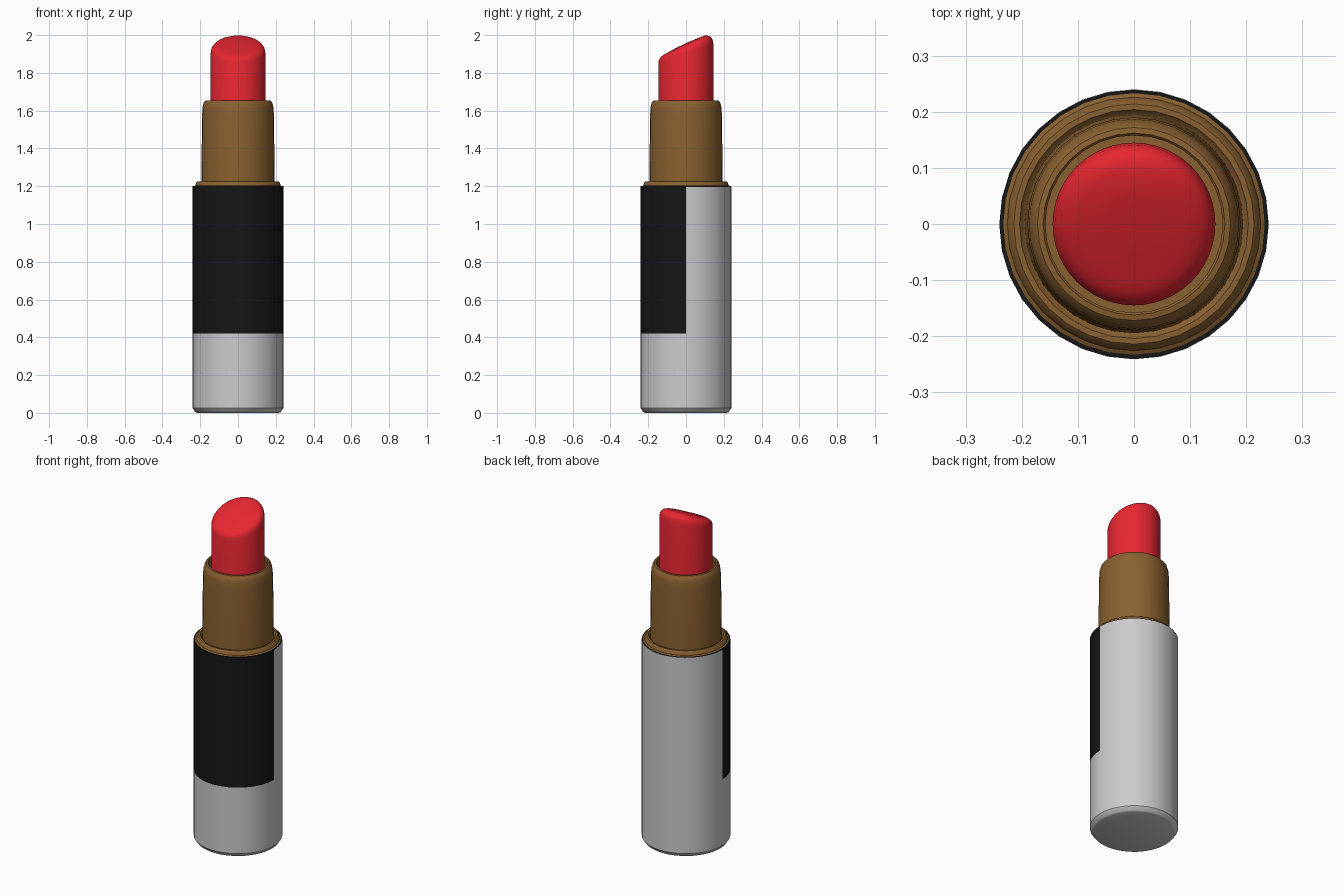
import bpy, bmesh, math

if "Cube" in bpy.data.objects:
    bpy.data.objects.remove(bpy.data.objects["Cube"])

SIDES = 32


def material(name, rgb):
    m = bpy.data.materials.new(name)
    m.diffuse_color = (*rgb, 1)
    m.use_nodes = True
    m.node_tree.nodes["Principled BSDF"].inputs["Base Color"].default_value = m.diffuse_color
    return m


def lathe(name, profile, mat=None, sides=SIDES, y_offset=0.0):
    """Spin (radius, z[, slope along y]) points round z; radius 0 makes a pole."""
    bm = bmesh.new()
    rings = []
    for r, z, *slope in profile:
        s = slope[0] if slope else 0
        if r == 0:
            rings.append([bm.verts.new((0, y_offset, z))] * sides)
            continue
        ring = []
        for i in range(sides):
            a = 2 * math.pi * i / sides
            x, y = r * math.cos(a), r * math.sin(a)
            ring.append(bm.verts.new((x, y + y_offset, z + s * y)))
        rings.append(ring)
    for lo, hi in zip(rings, rings[1:]):
        for i in range(sides):
            j = (i + 1) % sides
            quad = list(dict.fromkeys((lo[i], lo[j], hi[j], hi[i])))
            bm.faces.new(quad)
    mesh = bpy.data.meshes.new(name)
    bm.to_mesh(mesh)
    bm.free()
    ob = bpy.data.objects.new(name, mesh)
    bpy.context.collection.objects.link(ob)
    if mat:
        mesh.materials.append(mat)
    bpy.context.view_layer.objects.active = ob
    ob.select_set(True)
    bpy.ops.object.shade_smooth_by_angle(angle=math.radians(35))
    ob.select_set(False)
    return ob


black = material("black", (0.008, 0.008, 0.008))
gold = material("gold", (0.25, 0.12, 0.03))
red = material("red", (0.8, 0.02, 0.03))

# Grey case with a bevelled foot
lathe("case", [(0, 0), (0.215, 0), (0.225, 0.004), (0.24, 0.025),
               (0.24, 1.197), (0.232, 1.197)])

# Thin black sleeve, a hair forward so it shows on the front half
lathe("sleeve", [(0.24, 0.42), (0.24, 1.2), (0.231, 1.2)], black, y_offset=-0.001)

# Stepped collar at the mouth of the case
lathe("collar", [(0.233, 1.19), (0.233, 1.2), (0.226, 1.204), (0.222, 1.218),
                 (0.214, 1.226), (0.204, 1.226), (0.198, 1.218), (0.192, 1.214)], gold)

# Inner tube with a rounded open lip
lathe("inner_tube", [(0.195, 1.2), (0.194, 1.25), (0.190, 1.58), (0.187, 1.62),
                     (0.181, 1.643), (0.172, 1.653), (0.162, 1.655), (0.158, 1.650),
                     (0.158, 1.35), (0, 1.35)], gold)

# Lipstick bullet with a slanted, softly domed tip
lathe("bullet", [(0.145, 1.35), (0.145, 1.905, 0.31), (0.141, 1.925, 0.36),
                 (0.132, 1.938, 0.40), (0.12, 1.946, 0.42), (0.10, 1.952, 0.46),
                 (0.05, 1.956, 0.46), (0, 1.957)], red, sides=48)
